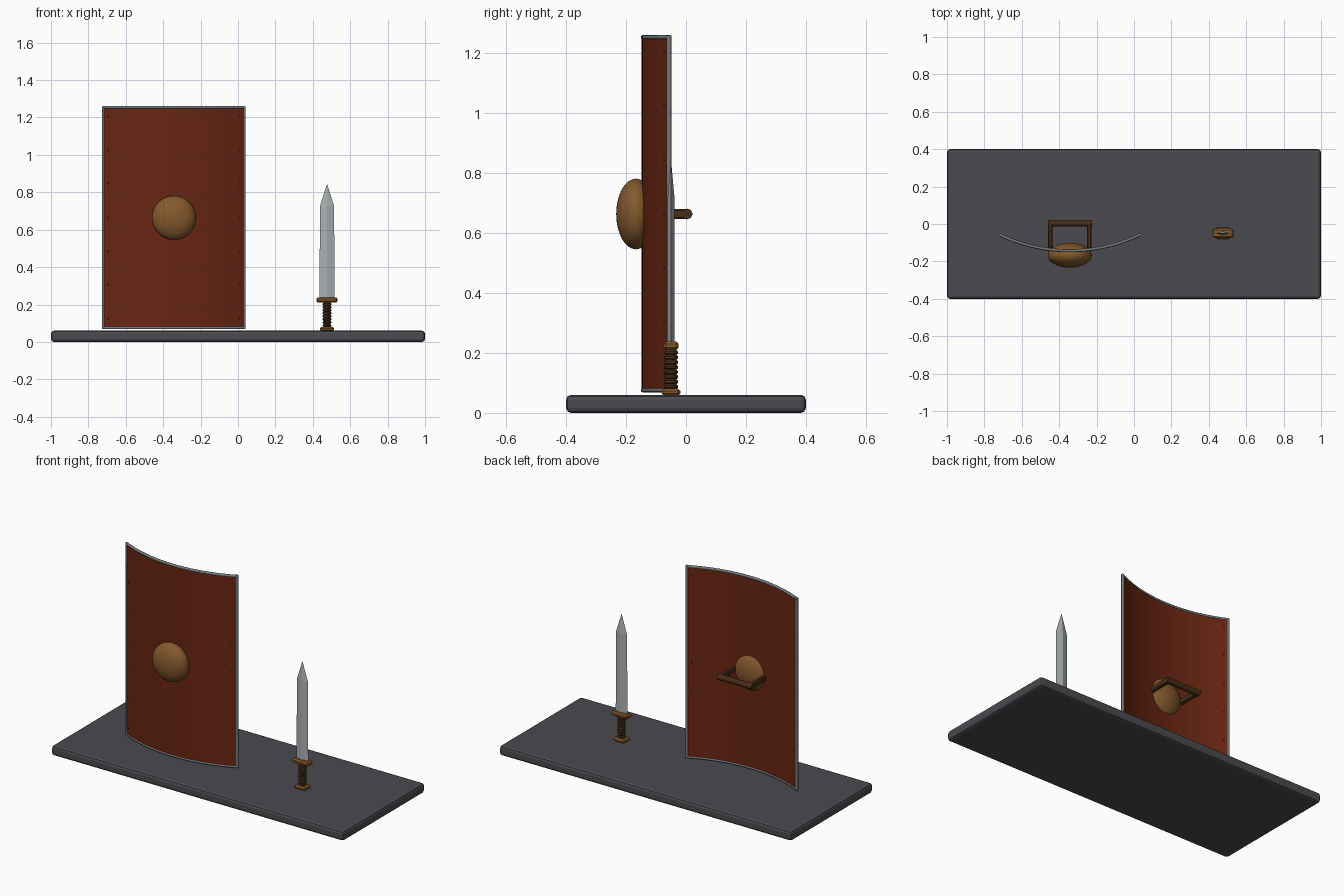
import bpy, bmesh, math
from mathutils import Vector

cube = bpy.data.objects.get("Cube")
if cube:
    bpy.data.objects.remove(cube, do_unlink=True)


def material(name, r, g, b):
    m = bpy.data.materials.new(name)
    m.use_nodes = True
    m.diffuse_color = (r, g, b, 1)
    m.node_tree.nodes["Principled BSDF"].inputs["Base Color"].default_value = (r, g, b, 1)
    return m


STONE = material("dark stone", 0.07, 0.07, 0.08)
RED = material("shield red", 0.14, 0.019, 0.006)
STEEL = material("rim steel", 0.18, 0.2, 0.2)
BLADE = material("blade steel", 0.4, 0.43, 0.44)
BRONZE = material("bronze", 0.23, 0.1, 0.026)
LEATHER = material("dark leather", 0.065, 0.028, 0.009)


def finish(obj, name, mat, smooth=False):
    obj.name = name
    obj.data.materials.append(mat)
    if smooth:
        bpy.ops.object.select_all(action='DESELECT')
        obj.select_set(True)
        bpy.context.view_layer.objects.active = obj
        bpy.ops.object.shade_smooth_by_angle(angle=math.radians(40))
    return obj


def from_bmesh(bm, name, mat, smooth=False):
    bmesh.ops.recalc_face_normals(bm, faces=bm.faces)
    mesh = bpy.data.meshes.new(name)
    bm.to_mesh(mesh)
    bm.free()
    obj = bpy.data.objects.new(name, mesh)
    bpy.context.collection.objects.link(obj)
    return finish(obj, name, mat, smooth)


def box(name, mat, loc, size, bevel, segments=1):
    bpy.ops.mesh.primitive_cube_add(size=1, location=loc)
    obj = bpy.context.object
    obj.scale = size
    bpy.ops.object.transform_apply(location=False, rotation=False, scale=True)
    mod = obj.modifiers.new("Bevel", 'BEVEL')
    mod.width, mod.segments = bevel, segments
    return finish(obj, name, mat)


def ball(name, mat, loc, scale, segments, rings):
    bpy.ops.mesh.primitive_uv_sphere_add(segments=segments, ring_count=rings, location=loc)
    bpy.context.object.scale = scale
    return finish(bpy.context.object, name, mat, True)


def tube(name, mat, points, radius, cyclic=False):
    curve = bpy.data.curves.new(name, 'CURVE')
    curve.dimensions = '3D'
    curve.bevel_depth, curve.bevel_resolution = radius, 2
    curve.use_fill_caps = True
    spline = curve.splines.new('POLY')
    spline.points.add(len(points) - 1)
    for p, co in zip(spline.points, points):
        p.co = (*co, 1)
    spline.use_cyclic_u = cyclic
    obj = bpy.data.objects.new(name, curve)
    bpy.context.collection.objects.link(obj)
    return finish(obj, name, mat)


# Base slab
box("base", STONE, (0, 0, 0.03), (2, 0.8, 0.06), 0.016, 2)

# Curved shield board
SX, R, SPAN, LOW, HIGH, STEPS = -0.343, 0.865, 0.45, 0.076, 1.254, 20


def arc(t, z, r=R):
    a = SPAN * t
    return Vector((SX + r * math.sin(a), R - 0.143 - r * math.cos(a), z))


ts = [2 * i / STEPS - 1 for i in range(STEPS + 1)]
bm = bmesh.new()
rings = [[bm.verts.new(arc(t, z, r)) for r, z in
          ((R + 0.005, LOW), (R + 0.005, HIGH), (R - 0.005, HIGH), (R - 0.005, LOW))]
         for t in ts]
for a, b in zip(rings, rings[1:]):
    for k in range(4):
        bm.faces.new((a[k], a[(k + 1) % 4], b[(k + 1) % 4], b[k]))
bm.faces.new(rings[0])
bm.faces.new(rings[-1])
from_bmesh(bm, "shield_board", RED)

# Metal rim, two side strips and two curved ones
for label, z in (("bottom", LOW), ("top", HIGH)):
    tube("shield_rim_" + label, STEEL, [arc(t, z) for t in ts], 0.008)
for label, t in (("right", -1), ("left", 1)):
    tube("shield_rim_" + label, STEEL, [arc(t, LOW - 0.006), arc(t, HIGH + 0.006)], 0.008)

# Rivets down both edges
for label, t in (("right", -0.93), ("left", 0.93)):
    for i in range(7):
        ball(f"rivet_{label}_{i + 1}", RED, arc(t, 0.125 + 0.18 * i),
             (0.006, 0.008, 0.006), 8, 6)

# Boss and rear hand grip
BZ = 0.664
ball("shield_boss", BRONZE, (SX, -0.167, BZ), (0.118, 0.066, 0.118), 32, 16)
for label, s in (("right", -1), ("left", 1)):
    box("handle_arm_" + label, LEATHER, (SX + s * 0.104, -0.06, BZ),
        (0.024, 0.14, 0.034), 0.005)
tube("handle_bar", LEATHER, [(SX - 0.118, 0.004, BZ), (SX + 0.118, 0.004, BZ)], 0.018)

# Sword fittings
X, Y = 0.476, -0.05
box("sword_pommel", BRONZE, (X, Y, 0.069), (0.076, 0.062, 0.024), 0.008)
box("sword_guard", BRONZE, (X, Y, 0.224), (0.112, 0.05, 0.028), 0.008)

# Ribbed grip turned from a profile
bm = bmesh.new()
RIBS, SIDES = 8, 16
pitch = 0.13 / RIBS
profile = [(0.018, 0.08)]
for i in range(RIBS):
    z = 0.08 + i * pitch
    profile += [(0.023, z + pitch * 0.25), (0.023, z + pitch * 0.7), (0.018, z + pitch)]
loops = [[bm.verts.new((X + r * math.cos(k * math.tau / SIDES),
                        Y + r * math.sin(k * math.tau / SIDES), z))
          for k in range(SIDES)] for r, z in profile]
for a, b in zip(loops, loops[1:]):
    for k in range(SIDES):
        bm.faces.new((a[k], a[(k + 1) % SIDES], b[(k + 1) % SIDES], b[k]))
bm.faces.new(loops[0])
bm.faces.new(loops[-1])
from_bmesh(bm, "sword_grip", LEATHER, True)

# Blade with diamond section and pointed tip
bm = bmesh.new()
sections = [[bm.verts.new((X + dx * w, Y + dy * 0.011, z))
             for dx, dy in ((1, 0), (0, 1), (-1, 0), (0, -1))]
            for w, z in ((0.04, 0.23), (0.038, 0.725))]
tip = bm.verts.new((X, Y, 0.845))
for k in range(4):
    n = (k + 1) % 4
    low, high = sections
    bm.faces.new((low[k], low[n], high[n], high[k]))
    bm.faces.new((high[k], high[n], tip))
bm.faces.new(sections[0])
from_bmesh(bm, "sword_blade", BLADE)
